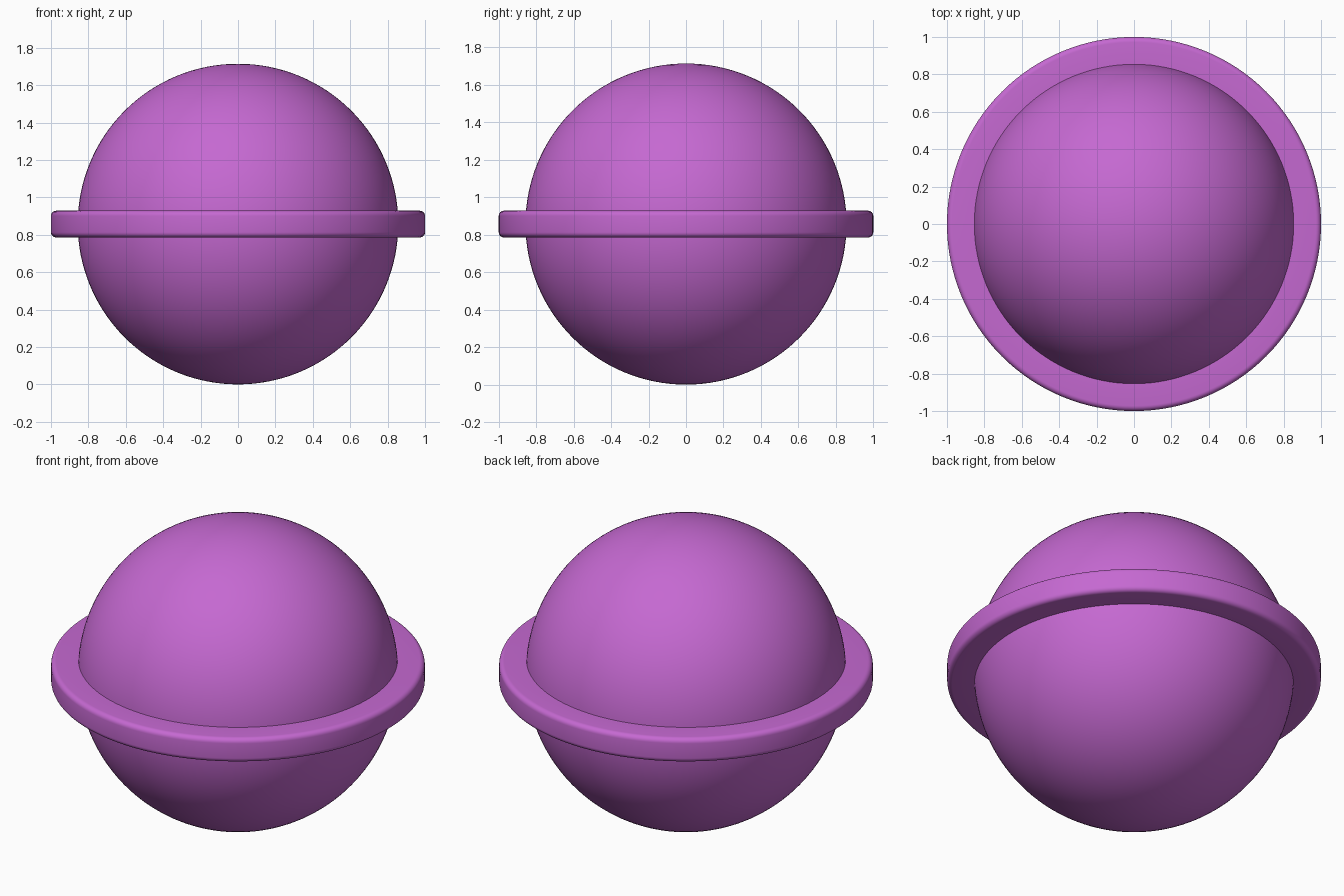
import bpy, bmesh, math

if "Cube" in bpy.data.objects:
    bpy.data.objects.remove(bpy.data.objects["Cube"])

R = 6 / 7          # ball radius
H = 1 / 14         # half height of the band
mat = bpy.data.materials.new("purple")
mat.diffuse_color = (0.56, 0.14, 0.64, 1)
mat.use_nodes = True
mat.node_tree.nodes["Principled BSDF"].inputs["Base Color"].default_value = mat.diffuse_color


def finish(obj):
    obj.data.materials.append(mat)
    bpy.ops.object.select_all(action='DESELECT')
    obj.select_set(True)
    bpy.context.view_layer.objects.active = obj
    bpy.ops.object.shade_smooth_by_angle(angle=math.radians(35))


# Ball
bpy.ops.mesh.primitive_uv_sphere_add(segments=128, ring_count=64, radius=R, location=(0, 0, R))
ball = bpy.context.object
ball.name = "ball"
finish(ball)

# Equator band: a rounded rectangle profile spun around z
inner, outer, fillet, steps = 0.85, 1.0, 0.028, 6
profile = [(inner, -H)]
for sign, start in ((-1, -90), (1, 0)):
    for i in range(steps + 1):
        a = math.radians(start + 90 * i / steps)
        profile.append((outer - fillet + fillet * math.cos(a),
                        sign * (H - fillet) + fillet * math.sin(a)))
profile.append((inner, H))

bm = bmesh.new()
verts = [bm.verts.new((r, 0, z)) for r, z in profile]
edges = [bm.edges.new((verts[i], verts[(i + 1) % len(verts)])) for i in range(len(verts))]
bmesh.ops.spin(bm, geom=verts + edges, cent=(0, 0, 0), axis=(0, 0, 1),
               angle=2 * math.pi, steps=128, use_merge=True)
bmesh.ops.remove_doubles(bm, verts=bm.verts, dist=1e-5)
bmesh.ops.recalc_face_normals(bm, faces=bm.faces)
mesh = bpy.data.meshes.new("equator_band")
bm.to_mesh(mesh)
bm.free()
band = bpy.data.objects.new("equator_band", mesh)
band.location.z = R
bpy.context.collection.objects.link(band)
finish(band)
